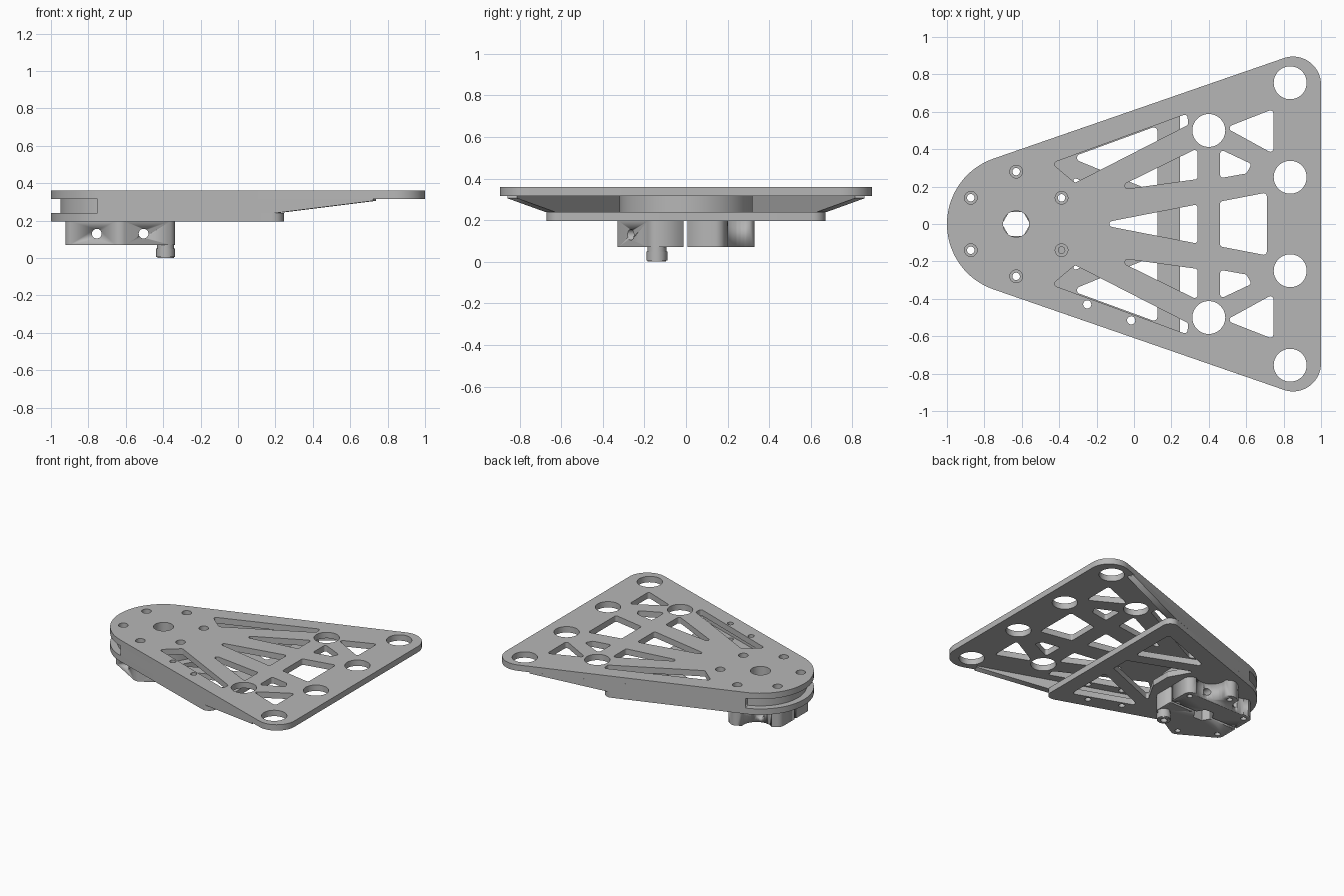
import bpy, bmesh, math
from mathutils import Vector, Matrix
from mathutils.geometry import convex_hull_2d

cube = bpy.data.objects.get("Cube")
if cube:
    bpy.data.objects.remove(cube, do_unlink=True)

grey = bpy.data.materials.new("machined grey")
grey.use_nodes = True
grey.diffuse_color = (0.47, 0.47, 0.47, 1)
grey.node_tree.nodes["Principled BSDF"].inputs["Base Color"].default_value = grey.diffuse_color


# Outline helpers
def circle(c, r, n=32, start=0.0):
    return [Vector((c[0] + r * math.cos(start + math.tau * i / n),
                    c[1] + r * math.sin(start + math.tau * i / n))) for i in range(n)]


def rounded(points, r, steps=6):
    """Polygon with every corner replaced by an arc."""
    pts = [Vector(p) for p in points]
    out = []
    for i, p in enumerate(pts):
        a = (pts[i - 1] - p).normalized()
        b = (pts[(i + 1) % len(pts)] - p).normalized()
        half = a.angle(b) / 2
        mid = p + (a + b).normalized() * r / math.sin(half)
        v0 = p + a * r / math.tan(half) - mid
        v1 = p + b * r / math.tan(half) - mid
        turn = v0.angle_signed(v1)
        for k in range(steps + 1):
            out.append(mid + Matrix.Rotation(-turn * k / steps, 2) @ v0)
    return out


def hull(*loops):
    pts = [p for loop in loops for p in loop]
    return [pts[i] for i in convex_hull_2d(pts)]


def flip(points):
    return [(x, -y) for x, y in points]


def slab(name, loops, z0, z1, matrix=None, smooth=True):
    """Flat part: first loop is the outline, the others are holes."""
    cu = bpy.data.curves.new(name, 'CURVE')
    cu.dimensions = '2D'
    cu.fill_mode = 'BOTH'
    cu.extrude = (z1 - z0) / 2
    for loop in loops:
        sp = cu.splines.new('POLY')
        sp.points.add(len(loop) - 1)
        for pt, p in zip(sp.points, loop):
            pt.co = (p[0], p[1], 0, 1)
        sp.use_cyclic_u = True
    tmp = bpy.data.objects.new(name, cu)
    bpy.context.collection.objects.link(tmp)
    bpy.context.view_layer.update()
    mesh = bpy.data.meshes.new_from_object(
        tmp.evaluated_get(bpy.context.evaluated_depsgraph_get()))
    bpy.data.objects.remove(tmp, do_unlink=True)
    bm = bmesh.new()
    bm.from_mesh(mesh)
    bmesh.ops.remove_doubles(bm, verts=bm.verts, dist=1e-5)
    bm.transform((matrix or Matrix()) @ Matrix.Translation((0, 0, (z0 + z1) / 2)))
    bmesh.ops.recalc_face_normals(bm, faces=bm.faces)
    bm.to_mesh(mesh)
    bm.free()
    mesh.materials.clear()
    mesh.materials.append(grey)
    ob = bpy.data.objects.new(name, mesh)
    bpy.context.collection.objects.link(ob)
    if smooth:
        bpy.ops.object.select_all(action='DESELECT')
        ob.select_set(True)
        bpy.context.view_layer.objects.active = ob
        bpy.ops.object.shade_smooth_by_angle(angle=math.radians(28))
    return ob


def cut(target, cutter):
    m = target.modifiers.new(cutter.name, 'BOOLEAN')
    m.operation = 'DIFFERENCE'
    m.solver = 'EXACT'
    m.object = cutter
    cutter.hide_render = True
    cutter.hide_set(True)


# Shared layout
NOSE = (-0.63, 0)
BOTTOM, LOWER, UPPER, TOP = 0.195, 0.24, 0.315, 0.36
ring = [(NOSE[0] + 0.28 * math.cos(math.radians(a)), 0.28 * math.sin(math.radians(a)))
        for a in range(30, 390, 60)]
nose = circle(NOSE, 0.37, 96)
bore = circle(NOSE, 0.07)
bolt_holes = [circle(c, 0.02, 20) for c in ring]

# Top plate with lightening slots
upper_slots = [
    [(-0.44, 0.325), (0.285, 0.59), (0.29, 0.53), (-0.315, 0.22)],
    [(-0.13, 0.175), (0.34, 0.405), (0.34, 0.24)],
    [(0.46, 0.40), (0.63, 0.32), (0.60, 0.27), (0.46, 0.245)],
    [(0.49, 0.515), (0.745, 0.615), (0.745, 0.375)],
]
centre_slots = [
    [(-0.20, 0), (0.34, 0.105), (0.34, -0.105)],
    [(0.46, 0.12), (0.71, 0.168), (0.71, -0.168), (0.46, -0.12)],
]
side_holes = [circle(c, 0.022, 20) for c in ((-0.25, -0.43), (-0.015, -0.515))]
loops = [hull(nose, circle((0.85, 0.745), 0.15, 64), circle((0.85, -0.745), 0.15, 64)), bore]
loops += [rounded(s, 0.016) for s in centre_slots]
for s in upper_slots:
    loops += [rounded(s, 0.016), rounded(flip(s), 0.016)]
for x, y in ((0.835, 0.755), (0.835, 0.25), (0.4, 0.5)):
    loops += [circle((x, y), 0.088, 48), circle((x, -y), 0.088, 48)]
loops += [circle(c, 0.034, 24) for c in ring] + side_holes
slab("top_plate", loops, UPPER, TOP)

# Bottom plate with truss openings
truss = [(-0.34, 0.355), (0.125, 0.525), (0.125, 0.165)]
core = [(-0.34, 0.255), (0.125, 0.07), (0.125, -0.07), (-0.34, -0.255), (-0.24, -0.08), (-0.24, 0.08)]
end = [circle((0.185, y), 0.06) for y in (0.61, -0.61)]
slab("bottom_plate", [hull(nose, *end), bore, rounded(truss, 0.02), rounded(flip(truss), 0.02),
                      rounded(core, 0.012)] + bolt_holes + side_holes, BOTTOM, LOWER)

# Round spacer in the nose
slab("nose_spacer", [circle(NOSE, 0.32, 96), bore] + bolt_holes, LOWER, UPPER)

# Tapered side walls along the straight edges
along = Vector((0.945, 0.327, 0)).normalized()
inward = along.cross(Vector((0, 0, 1)))
profile = [(0, LOWER), (1.005, LOWER), (1.556, 0.305), (1.556, UPPER), (0, UPPER)]
frame = Matrix((along, (0, 0, 1), inward)).transposed().to_4x4()
frame.translation = (-0.75, 0.35, 0)
slab("left_wall", [profile], 0, 0.05, frame, False)
slab("right_wall", [profile], 0, 0.05, Matrix.Scale(-1, 4, (0, 1, 0)) @ frame, False)

# Split clamp hub under the nose
hexagon = circle(NOSE, 0.338, 6, math.radians(30))
hub = slab("clamp_hub", [rounded(hexagon, 0.05, 8), circle(NOSE, 0.075, 6)] + bolt_holes, 0.07, BOTTOM)
cut(hub, slab("slit_cutter", [[(-1.1, -0.012), (-0.2, -0.012), (-0.2, 0.008), (-1.1, 0.008)]], 0, 0.3))
for side in (-1, 1):
    cut(hub, slab("scallop_cutter", [circle((NOSE[0] + side * 0.165, 0.285), 0.11)], 0, 0.3))
    cut(hub, slab("cross_hole_cutter", [circle((NOSE[0] + side * 0.125, 0.13), 0.026, 24)], -0.5, 0.5,
                  Matrix.Rotation(math.pi / 2, 4, 'X')))

# Socket screw
spot = ring[5]
slab("screw_head", [circle(spot, 0.05, 12), circle(spot, 0.026, 6)], 0.005, 0.05, smooth=False)
slab("screw_collar", [circle(spot, 0.046, 12)], 0.05, 0.07, smooth=False)
slab("screw_rim", [circle(spot, 0.044, 12), circle(spot, 0.026, 6)], 0, 0.005, smooth=False)
slab("screw_shank", [circle(spot, 0.02, 20)], 0.06, 0.33)
